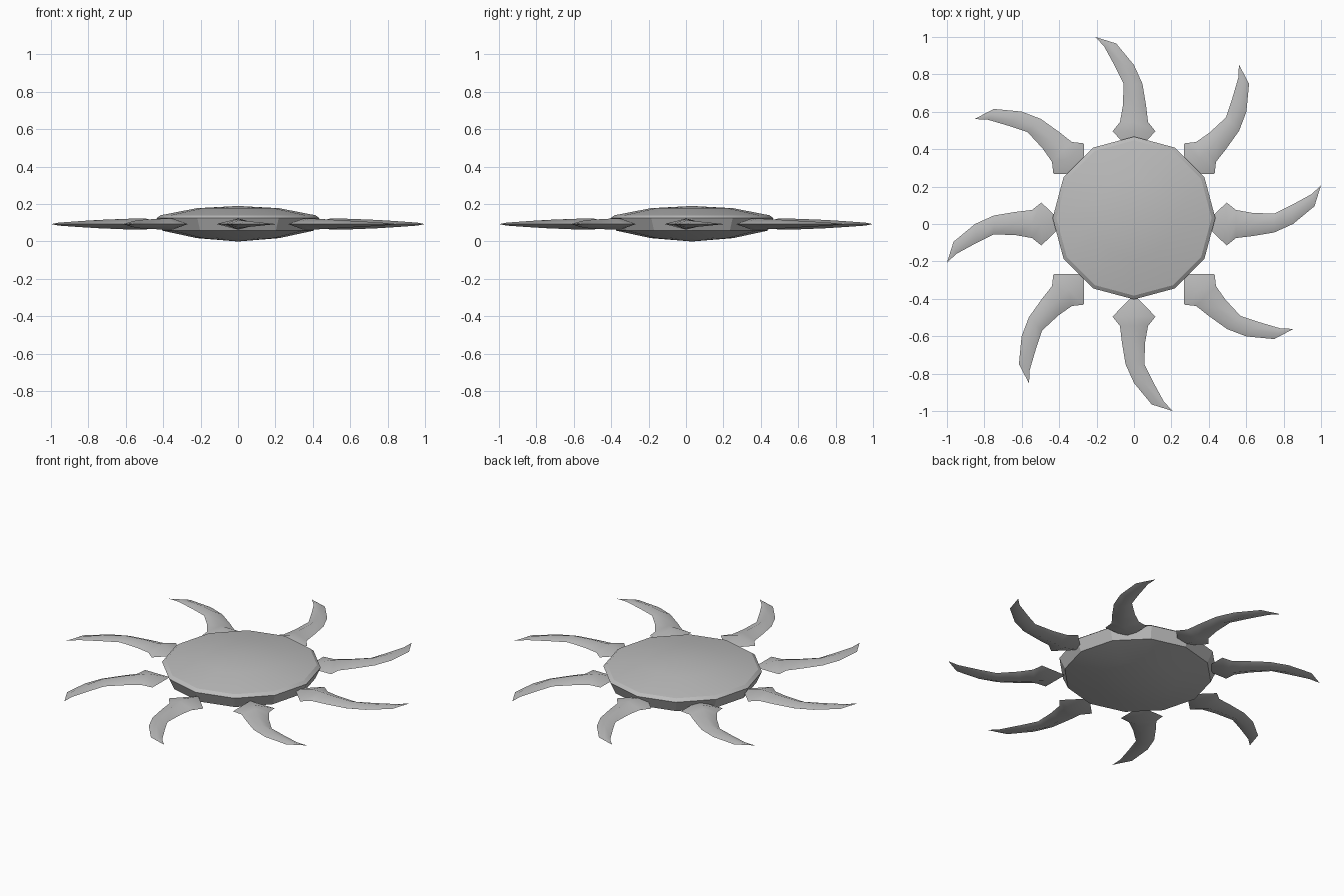
import bpy, bmesh, math
from mathutils import Matrix

cube = bpy.data.objects.get("Cube")
if cube:
    bpy.data.objects.remove(cube, do_unlink=True)

gray = bpy.data.materials.new("stone_gray")
gray.use_nodes = True
COLOR = (0.5, 0.5, 0.5, 1)
gray.diffuse_color = COLOR
gray.node_tree.nodes["Principled BSDF"].inputs["Base Color"].default_value = COLOR


def make_object(name, bm, smooth_angle):
    bmesh.ops.recalc_face_normals(bm, faces=bm.faces)
    mesh = bpy.data.meshes.new(name)
    bm.to_mesh(mesh)
    bm.free()
    mesh.materials.append(gray)
    obj = bpy.data.objects.new(name, mesh)
    bpy.context.collection.objects.link(obj)
    bpy.ops.object.select_all(action="DESELECT")
    obj.select_set(True)
    bpy.context.view_layer.objects.active = obj
    bpy.ops.object.shade_smooth_by_angle(angle=math.radians(smooth_angle))
    return obj


def loft(bm, rings):
    """Skin closed rings of points; a one-point ring closes an end."""
    rings = [[bm.verts.new(p) for p in ring] for ring in rings]
    for a, b in zip(rings, rings[1:]):
        n = max(len(a), len(b))
        for i in range(n):
            j = (i + 1) % n
            corners = [a[i % len(a)], a[j % len(a)], b[j % len(b)], b[i % len(b)]]
            bm.faces.new(list(dict.fromkeys(corners)))


# Twelve-sided domed disc: radius, height
SIDES, CENTER_Y = 12, 0.032
profile = [(0, 0.19), (0.22, 0.178), (0.415, 0.14), (0.435, 0.125),
           (0.405, 0.058), (0.22, 0.018), (0, 0)]
rings = []
for r, z in profile:
    count = SIDES if r else 1
    rings.append([(r * math.cos(math.tau * i / count),
                   CENTER_Y + r * math.sin(math.tau * i / count), z)
                  for i in range(count)])
bm = bmesh.new()
loft(bm, rings)
make_object("disc", bm, 25)

# Curved ray: right edge, left edge (distance, sideways), half height
MID_Z = 0.093
sections = [((0.495, -0.115), (0.495, 0.115), 0.03),
            ((0.545, -0.075), (0.545, 0.075), 0.03),
            ((0.63, -0.065), (0.63, 0.06), 0.027),
            ((0.75, -0.045), (0.75, 0.055), 0.022),
            ((0.85, 0.0), (0.84, 0.1), 0.016),
            ((0.965, 0.095), (0.95, 0.16), 0.008)]
for k in range(8):
    rings = [[(0.378, 0, MID_Z)]]
    for (x0, y0), (x1, y1), h in sections:
        mx, my = (x0 + x1) / 2, (y0 + y1) / 2
        rings.append([(x0, y0, MID_Z), (mx, my, MID_Z + h),
                      (x1, y1, MID_Z), (mx, my, MID_Z - h)])
    rings.append([(1.0, 0.207, MID_Z)])
    bm = bmesh.new()
    loft(bm, rings)
    bm.transform(Matrix.Rotation(math.tau * k / 8, 4, "Z"))
    make_object(f"ray_{k + 1}", bm, 60)
